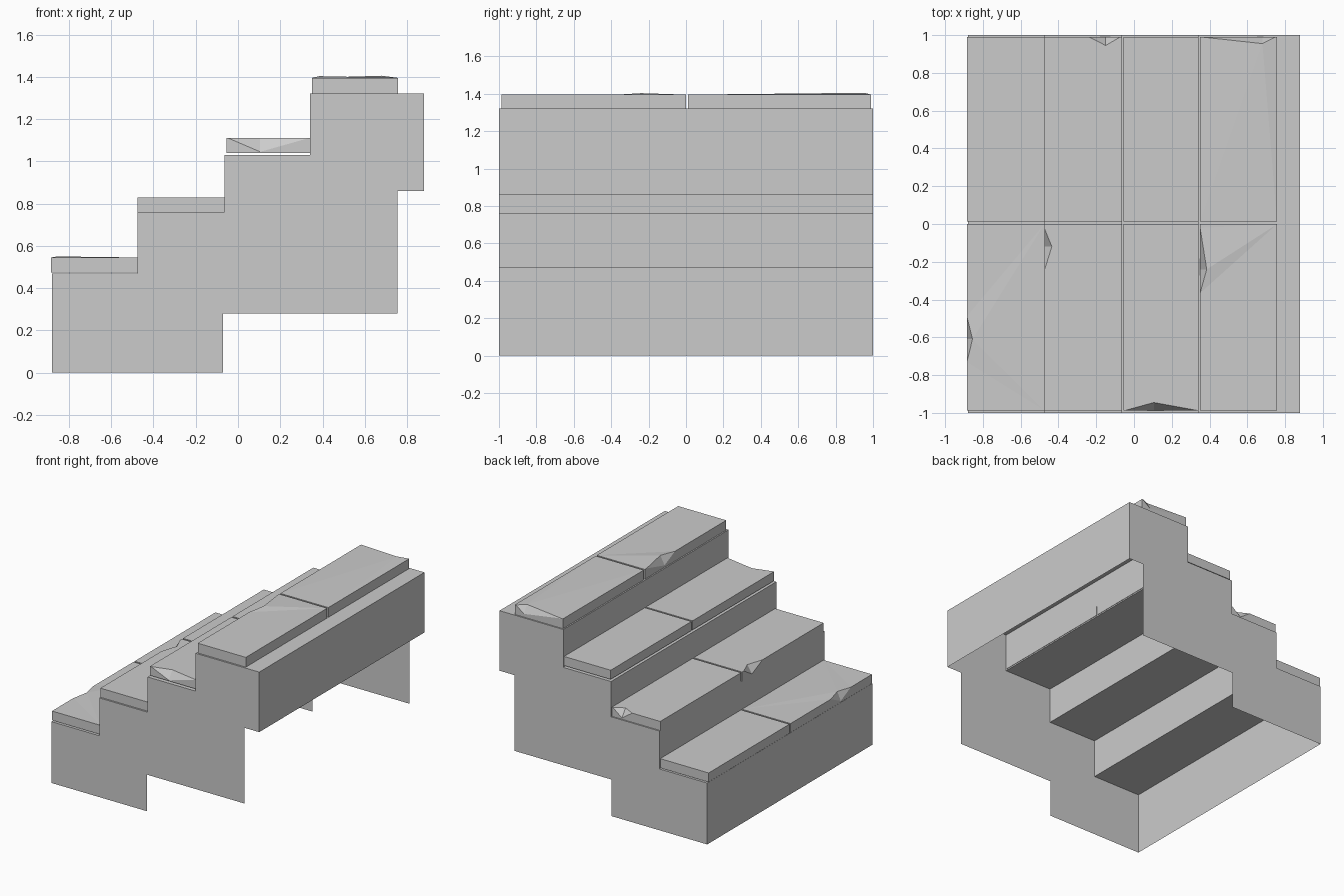
import bpy, bmesh
from mathutils import Vector

if "Cube" in bpy.data.objects:
    bpy.data.objects.remove(bpy.data.objects["Cube"])


def finish(bm, name, recalc=True):
    if recalc:
        bmesh.ops.recalc_face_normals(bm, faces=bm.faces)
    me = bpy.data.meshes.new(name)
    bm.to_mesh(me)
    bm.free()
    ob = bpy.data.objects.new(name, me)
    bpy.context.collection.objects.link(ob)
    return ob


# Stair shell: stepped skin and two side walls, open underneath
skin = [(-.88, 0), (-.88, .47), (-.475, .47), (-.475, .76), (-.065, .76),
        (-.065, 1.03), (.34, 1.03), (.34, 1.32), (.88, 1.32), (.88, .86)]
under = [(.755, .86), (.755, .28), (-.07, .28), (-.07, 0)]
bm = bmesh.new()
left = [bm.verts.new((x, -1, z)) for x, z in skin + under]
right = [bm.verts.new((x, 1, z)) for x, z in skin + under]
bm.faces.new(left[::-1])
bm.faces.new(right)
for i in range(len(skin) - 1):
    bm.faces.new((left[i], left[i + 1], right[i + 1], right[i]))
finish(bm, "stair_shell", recalc=False)


# Stone slab, optionally with one chipped top edge
# chip = (edge index, start, end along edge, apex x, apex y, lift, depth)
def slab(name, x0, x1, y0, y1, z, h, chip=None):
    bm = bmesh.new()
    corners = [(x0, y0), (x1, y0), (x1, y1), (x0, y1)]
    low = [bm.verts.new((x, y, z)) for x, y in corners]
    top = [bm.verts.new((x, y, z + h)) for x, y in corners]
    bm.faces.new(low[::-1])
    outline = []
    for i in range(4):
        j = (i + 1) % 4
        outline.append(top[i])
        side = [low[i], low[j], top[j], top[i]]
        if chip and chip[0] == i:
            _, s, t, ax, ay, lift, depth = chip
            p, q = top[i].co, top[j].co
            a = bm.verts.new(p.lerp(q, s))
            b = bm.verts.new(p.lerp(q, t))
            axis = (q - p).normalized()
            c = Vector((ax, ay, z + h + lift))
            d = p + axis * (c - p).dot(axis)
            d.z = z + h - depth
            c, d = bm.verts.new(c), bm.verts.new(d)
            bm.faces.new((a, d, c))
            bm.faces.new((d, b, c))
            outline += [a, c, b]
            side = [low[i], low[j], top[j], b, d, a, top[i]]
        bm.faces.new(side)
    f = bm.faces.new(outline)
    bmesh.ops.triangulate(bm, faces=[f])
    finish(bm, name)


# Two slabs per step
steps = [
    (-.885, -.475, .475, .07, (3, .495, .74, -.855, -.61, .005, .06), None),
    (-.475, -.065, .76, .07, (3, .02, .25, -.435, -.12, 0, .06),
     (2, .02, .42, -.15, .945, 0, .06)),
    (-.055, .343, 1.04, .07, (0, .02, .98, .105, -.945, 0, .065), None),
    (.35, .757, 1.32, .075, (3, .02, .37, .385, -.24, .008, .06),
     (2, .02, .98, .68, .955, .01, .05)),
]
for n, (x0, x1, z, h, front, back) in enumerate(steps, 1):
    slab(f"tread_slab_front_{n}", x0, x1, -.987, -.001, z, h, front)
    slab(f"tread_slab_back_{n}", x0, x1, .012, .99, z, h, back)
